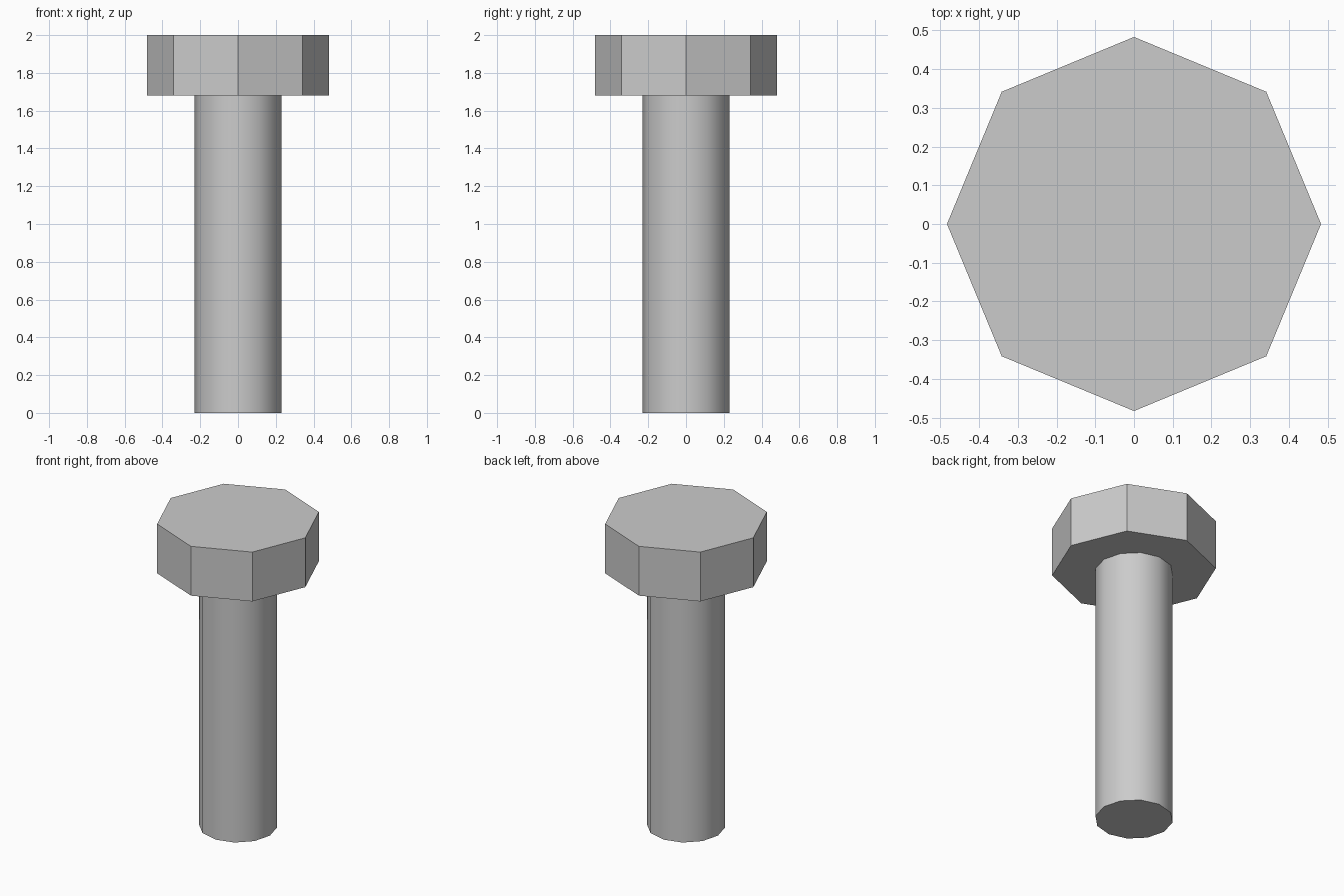
import bpy
import math

cube = bpy.data.objects.get("Cube")
if cube:
    bpy.data.objects.remove(cube, do_unlink=True)

# Plain grey metal
steel = bpy.data.materials.new("grey_metal")
steel.use_nodes = True
grey = (0.6, 0.6, 0.6, 1)
steel.diffuse_color = grey
steel.node_tree.nodes["Principled BSDF"].inputs["Base Color"].default_value = grey


def prism(name, sides, radius, bottom, top):
    """Upright prism with a corner on each axis."""
    bpy.ops.mesh.primitive_cylinder_add(
        vertices=sides, radius=radius, depth=top - bottom,
        location=(0, 0, (bottom + top) / 2))
    part = bpy.context.object
    part.name = part.data.name = name
    part.data.materials.append(steel)
    return part


HEAD_BOTTOM = 1.68

# Octagonal bolt head, flat faces
prism("bolt_head", 8, 0.483, HEAD_BOTTOM, 2)

# Round shaft, smooth sides and sharp end
prism("bolt_shaft", 12, 0.23, 0, HEAD_BOTTOM)
bpy.ops.object.shade_smooth_by_angle(angle=math.radians(40))
